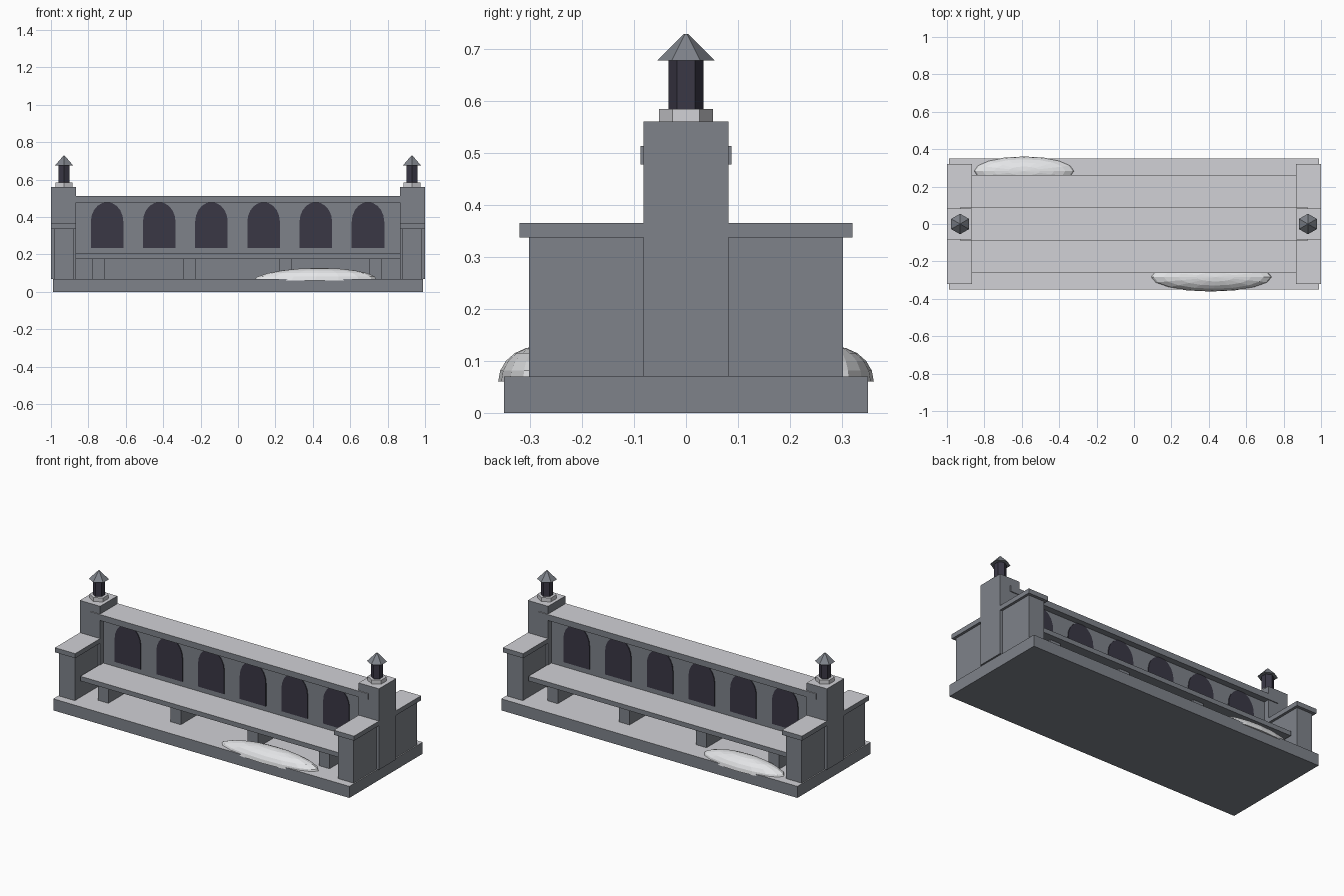
import bpy
import bmesh
import math
from mathutils import Matrix, Vector

cube = bpy.data.objects.get("Cube")
if cube:
    bpy.data.objects.remove(cube, do_unlink=True)


def material(name, rgb):
    m = bpy.data.materials.new(name)
    m.use_nodes = True
    m.diffuse_color = (*rgb, 1)
    m.node_tree.nodes["Principled BSDF"].inputs["Base Color"].default_value = (*rgb, 1)
    return m


stone = material("grey stone", (0.21, 0.225, 0.255))
pale = material("pale stone", (0.64, 0.64, 0.67))
dark = material("dark slate", (0.042, 0.039, 0.06))
snow = material("snow white", (0.88, 0.89, 0.91))


def finish(name, bm, mats, frost_tops=False):
    """Turn a bmesh into an object; optionally give upward faces the second material."""
    bmesh.ops.recalc_face_normals(bm, faces=bm.faces)
    if frost_tops:
        for f in bm.faces:
            f.material_index = int(f.normal.z > 0.9)
    mesh = bpy.data.meshes.new(name)
    bm.to_mesh(mesh)
    bm.free()
    for m in mats:
        mesh.materials.append(m)
    obj = bpy.data.objects.new(name, mesh)
    bpy.context.collection.objects.link(obj)
    return obj


def block(name, x, y, z):
    """Stone box given by its (min, max) ranges, with a pale top."""
    lo, hi = Vector((x[0], y[0], z[0])), Vector((x[1], y[1], z[1]))
    bm = bmesh.new()
    bmesh.ops.create_cube(bm, size=1)
    for v in bm.verts:
        v.co = (lo + hi) / 2 + Vector(a * b for a, b in zip(v.co, hi - lo))
    return finish(name, bm, [stone, pale], True)


def hexagon(name, x, z0, z1, r0, r1, mat):
    """Six-sided tapered column with corners on the y axis."""
    bm = bmesh.new()
    bmesh.ops.create_cone(bm, cap_ends=True, segments=6, radius1=r0, radius2=r1,
                          depth=z1 - z0,
                          matrix=Matrix.Translation((x, 0, (z0 + z1) / 2)))
    # make sure corners point along y
    if max(v.co.y for v in bm.verts) < max(r0, r1) * 0.95:
        bmesh.ops.rotate(bm, verts=bm.verts, cent=(x, 0, 0),
                         matrix=Matrix.Rotation(math.pi / 6, 3, 'Z'))
    return finish(name, bm, [mat])


def arch(name, x, side):
    """Thin arched panel on one face of the wall."""
    half, sill, spring, rise = 0.087, 0.235, 0.375, 0.105
    points = [(-half, sill), (half, sill)]
    points += [(half * math.cos(t), spring + rise * math.sin(t))
               for t in (math.pi * i / 10 for i in range(11))]
    bm = bmesh.new()
    face = bm.faces.new([bm.verts.new((x + px, side * 0.049, pz)) for px, pz in points])
    out = bmesh.ops.extrude_face_region(bm, geom=[face])
    moved = [g for g in out["geom"] if isinstance(g, bmesh.types.BMVert)]
    bmesh.ops.translate(bm, verts=moved, vec=(0, side * 0.006, 0))
    return finish(name, bm, [dark])


def drift(name, x, y, length, lean):
    """Low faceted mound of snow spilling over the plinth edge."""
    bm = bmesh.new()
    bmesh.ops.create_uvsphere(bm, u_segments=16, v_segments=10, radius=1)
    bmesh.ops.bisect_plane(bm, geom=bm.verts[:] + bm.edges[:] + bm.faces[:],
                           plane_co=(0, 0, 0), plane_no=(0, 0, -1), clear_outer=True)
    bmesh.ops.holes_fill(bm, edges=[e for e in bm.edges if e.is_boundary])
    for v in bm.verts:
        shift = lean * v.co.z
        v.co = (x + length * (v.co.x + shift), y + 0.078 * v.co.y, 0.06 + 0.068 * v.co.z)
    return finish(name, bm, [snow])


# Plinth, central wall and its coping
block("plinth", (-0.99, 0.99), (-0.35, 0.35), (0, 0.07))
block("back_wall", (-0.88, 0.88), (-0.05, 0.05), (0.07, 0.48))
block("wall_coping", (-0.93, 0.93), (-0.087, 0.087), (0.477, 0.513))

# Benches, legs and arches on both faces of the wall
for label, s in (("front", -1), ("back", 1)):
    block(label + "_seat", (-0.87, 0.87), sorted((s * 0.04, s * 0.263)), (0.177, 0.205))
    for i, x in enumerate((-0.745, -0.26, 0.255, 0.735)):
        block(f"{label}_leg_{i + 1}", (x - 0.035, x + 0.035),
              sorted((s * 0.045, s * 0.225)), (0.065, 0.18))
    for i in range(6):
        arch(f"{label}_arch_{i + 1}", -0.7 + 0.279 * i, s)

# End pillars, armrests and lanterns
for label, s in (("left", 1), ("right", -1)):
    block(label + "_pillar", sorted((s * 0.865, s)), (-0.082, 0.082), (0.07, 0.56))
    for face, t in (("front", -1), ("back", 1)):
        name = f"{label}_{face}_armrest"
        block(name, sorted((s * 0.88, s * 0.985)), sorted((t * 0.08, t * 0.302)), (0.07, 0.338))
        block(name + "_cap", sorted((s * 0.865, s)), sorted((t * 0.08, t * 0.32)), (0.337, 0.365))
    x = s * 0.93
    hexagon(label + "_lantern_foot", x, 0.56, 0.584, 0.052, 0.052, pale)
    hexagon(label + "_lantern_body", x, 0.584, 0.678, 0.034, 0.034, dark)
    hexagon(label + "_lantern_roof", x, 0.677, 0.728, 0.055, 0.004, stone)

# Snow drifts
drift("front_snow_drift", 0.41, -0.283, 0.33, 0.08)
drift("back_snow_drift", -0.588, 0.283, 0.273, 0)
